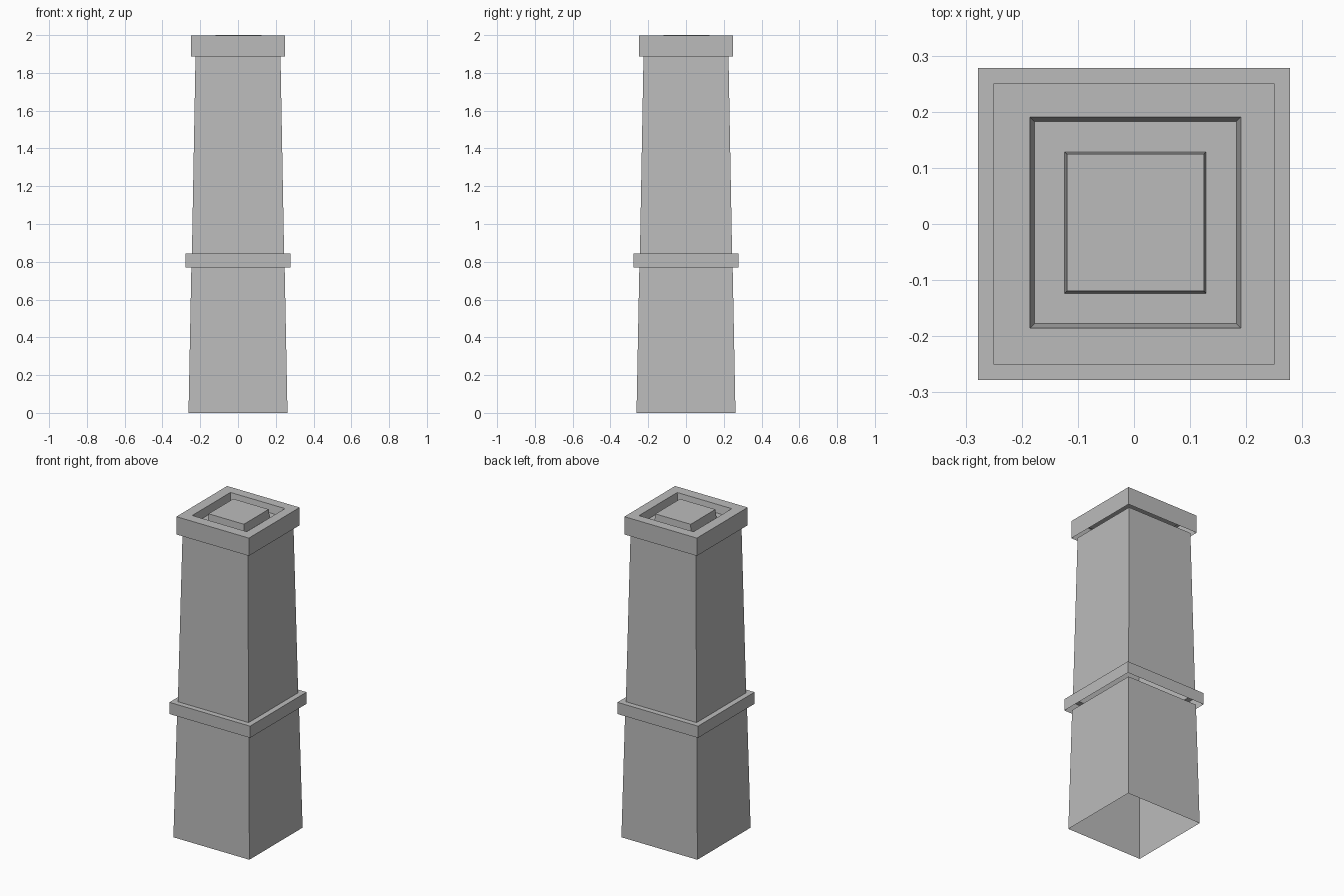
import bpy
import bmesh

cube = bpy.data.objects.get("Cube")
if cube:
    bpy.data.objects.remove(cube, do_unlink=True)

stone = bpy.data.materials.new("grey stone")
stone.use_nodes = True
GREY = (0.5, 0.5, 0.5, 1.0)
stone.diffuse_color = GREY
stone.node_tree.nodes["Principled BSDF"].inputs["Base Color"].default_value = GREY


def square_shell(name, profile, close_top=False):
    """Loft square rings; each profile entry is (half width, height, shift)."""
    bm = bmesh.new()
    rings = []
    for half, z, shift in profile:
        corners = ((-1, -1), (1, -1), (1, 1), (-1, 1))
        rings.append([bm.verts.new((sx * half + shift, sy * half + shift, z))
                      for sx, sy in corners])
    for low, high in zip(rings, rings[1:]):
        for i in range(4):
            j = (i + 1) % 4
            bm.faces.new((low[i], low[j], high[j], high[i]))
    if close_top:
        bm.faces.new(rings[-1])
    mesh = bpy.data.meshes.new(name)
    bm.to_mesh(mesh)
    bm.free()
    mesh.materials.append(stone)
    obj = bpy.data.objects.new(name, mesh)
    bpy.context.scene.collection.objects.link(obj)
    return obj


BAND_LOW, BAND_TOP, CAP_LOW, RIM = 0.77, 0.843, 1.886, 1.997
FLOOR = 1.947
OFF = 0.0025  # recess sits slightly off centre

# Tapered hollow shafts, open below
square_shell("lower_shaft", [(0.262, 0, 0), (0.247, BAND_LOW, 0)])
square_shell("upper_shaft", [(0.244, BAND_TOP, 0), (0.225, CAP_LOW, 0)])

# Projecting band, open underneath, with a flat ledge on top
square_shell("middle_band", [(0.278, BAND_LOW, 0), (0.278, BAND_TOP, 0),
                             (0.244, BAND_TOP, 0)])

# Cap with a sunken tray and a raised block at its centre
square_shell("cap", [(0.25, CAP_LOW, 0), (0.25, RIM, 0), (0.188, RIM, OFF),
                     (0.18, FLOOR, OFF), (0.126, FLOOR, OFF),
                     (0.122, 2.0, OFF)], close_top=True)
